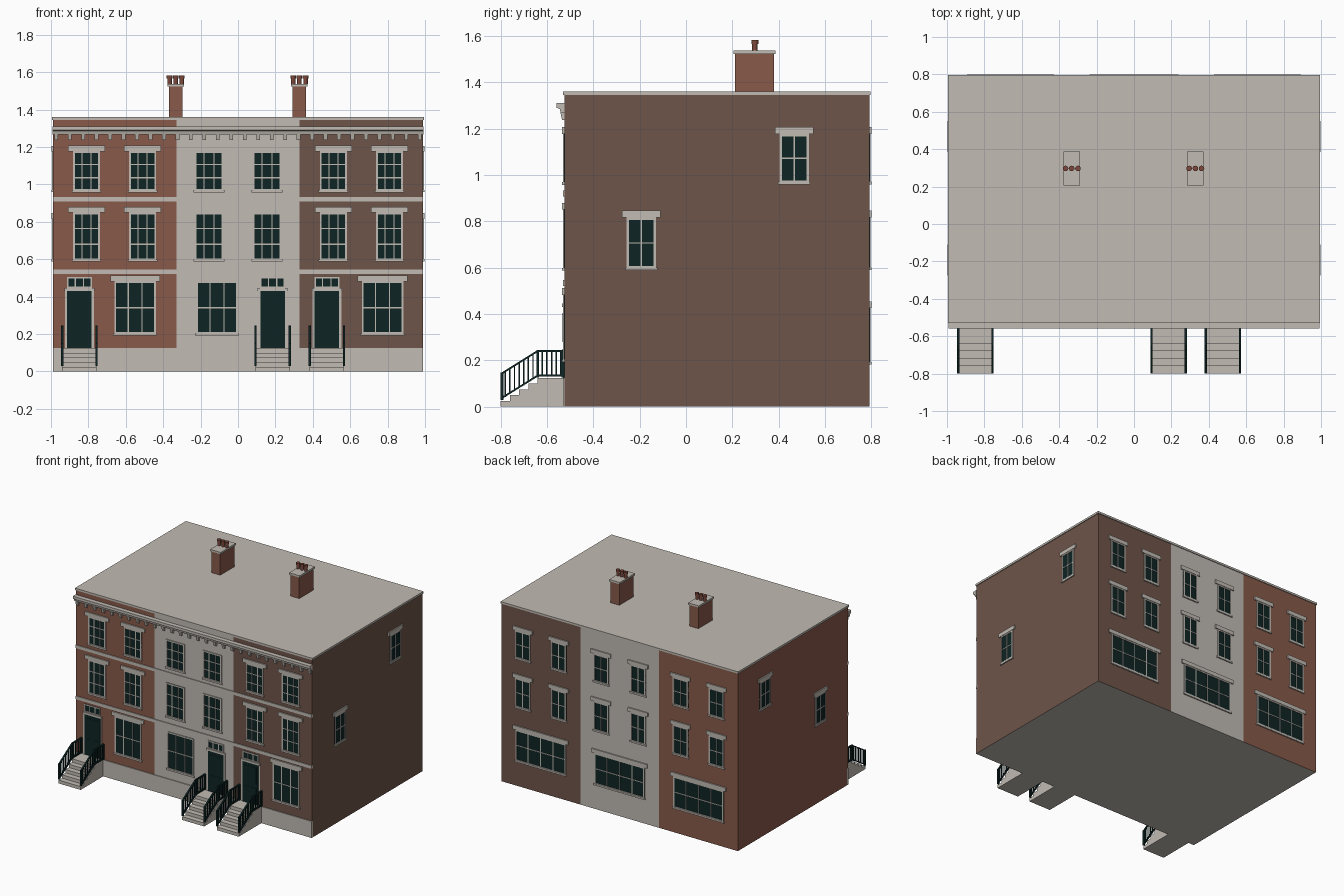
import bpy, bmesh, math
from mathutils import Matrix, Vector

cube = bpy.data.objects.get("Cube")
if cube:
    bpy.data.objects.remove(cube, do_unlink=True)


def material(name, rgb):
    m = bpy.data.materials.new(name)
    m.use_nodes = True
    m.diffuse_color = (*rgb, 1)
    bsdf = m.node_tree.nodes["Principled BSDF"]
    bsdf.inputs["Base Color"].default_value = (*rgb, 1)
    bsdf.inputs["Roughness"].default_value = 0.8
    return m


STONE = material("pale stone", (0.533, 0.497, 0.451))
RED = material("red brick", (0.246, 0.1, 0.067))
BROWN = material("brown brick", (0.156, 0.089, 0.067))
DARK = material("dark glass and paint", (0.0044, 0.0176, 0.0176))
POT = material("clay pot", (0.2, 0.065, 0.045))


class Part:
    """Collects solids into one mesh; mat is an index into the materials."""
    def __init__(self, name, *mats):
        self.name, self.mats, self.bm = name, mats, bmesh.new()

    def box(self, x, y, z, mat=0):
        size = [r[1] - r[0] for r in (x, y, z)]
        mid = [(r[1] + r[0]) / 2 for r in (x, y, z)]
        made = bmesh.ops.create_cube(
            self.bm, size=1, matrix=Matrix.Translation(mid) @ Matrix.Diagonal((*size, 1)))
        for f in {f for v in made["verts"] for f in v.link_faces}:
            f.material_index = mat

    def prism(self, profile, x0, x1):
        """Extrude a (y, z) outline from x0 to x1."""
        face = self.bm.faces.new([self.bm.verts.new((x0, y, z)) for y, z in profile])
        out = bmesh.ops.extrude_face_region(self.bm, geom=[face])["geom"]
        bmesh.ops.translate(self.bm, vec=(x1 - x0, 0, 0),
                            verts=[v for v in out if isinstance(v, bmesh.types.BMVert)])

    def finish(self, matrix=Matrix()):
        bmesh.ops.recalc_face_normals(self.bm, faces=self.bm.faces)
        mesh = bpy.data.meshes.new(self.name)
        self.bm.to_mesh(mesh)
        self.bm.free()
        for m in self.mats:
            mesh.materials.append(m)
        ob = bpy.data.objects.new(self.name, mesh)
        ob.matrix_world = matrix
        bpy.context.collection.objects.link(ob)
        return ob


SIDE, FRONT, BACK, TOP = 0.988, -0.525, 0.791, 1.345


def wall(angle, dist):
    """Frame of a wall: local x runs along it, local -y points outwards."""
    return Matrix.Rotation(math.radians(angle), 4, "Z") @ Matrix.Translation((0, -dist, 0))


WALLS = {"front": wall(0, -FRONT), "right": wall(90, SIDE),
         "back": wall(180, BACK), "left": wall(-90, SIDE)}


def window(side, cx, w, z0, z1, cols, rows, lintel=0.0, sill=True, f=0.01):
    p = Part(side + "_window", STONE, DARK)
    x0, x1 = cx - w / 2, cx + w / 2
    p.box((x0, x1), (-0.002, 0.01), (z0, z1), 1)
    # frame
    for a in (x0, x1 - f):
        p.box((a, a + f), (-0.006, 0.01), (z0, z1))
    for a in (z0, z1 - f):
        p.box((x0, x1), (-0.006, 0.01), (a, a + f))
    # glazing bars
    for i in range(1, cols):
        x = x0 + w * i / cols
        p.box((x - 0.003, x + 0.003), (-0.005, 0.01), (z0, z1))
    for i in range(1, rows):
        z = z0 + (z1 - z0) * i / rows
        p.box((x0, x1), (-0.005, 0.01), (z - 0.003, z + 0.003))
    if lintel:
        p.box((x0 - lintel, x1 + lintel), (-0.009, 0.01), (z1, z1 + 0.03))
    if sill:
        p.box((x0 - 0.006, x1 + 0.006), (-0.009, 0.01), (z0 - 0.008, z0 + 0.004))
    p.finish(WALLS[side])


# three terraced houses, with a pale underside
for name, x0, mat in (("left_end", -SIDE, RED), ("middle", -0.33, STONE), ("right_end", 0.33, BROWN)):
    x1 = SIDE if x0 > 0 else x0 + (0.66 if x0 > -0.5 else SIDE - 0.33)
    p = Part(name + "_house", mat, STONE)
    p.box((x0, x1), (FRONT, BACK), (0, TOP))
    p.bm.normal_update()
    for f in p.bm.faces:
        if f.normal.z < -0.5:
            f.material_index = 1
    p.finish()

# roof slab, plinth and belt courses
p = Part("roof_slab", STONE)
p.box((-0.994, 0.994), (FRONT - 0.005, 0.797), (TOP, 1.36))
p.finish()
p = Part("front_plinth", STONE)
p.box((-SIDE, SIDE), (FRONT - 0.006, FRONT + 0.01), (0, 0.125))
p.finish()
for z in (0.522, 0.908):
    p = Part("belt_course", STONE)
    p.box((-SIDE, SIDE), (FRONT - 0.006, FRONT + 0.01), (z, z + 0.024))
    p.finish()

# cornice with hanging brackets
p = Part("cornice", STONE)
p.prism([(FRONT, 1.268), (-0.54, 1.268), (-0.545, 1.285), (-0.558, 1.29),
         (-0.558, 1.31), (FRONT, 1.31)], -0.992, 0.992)
for i in range(28):
    x = -0.972 + i * 0.072
    p.prism([(FRONT, 1.238), (-0.535, 1.238), (-0.542, 1.27), (FRONT, 1.27)], x - 0.01, x + 0.01)
p.finish()

# upper windows on the front and back
for cx in (-0.81, -0.51, -0.155, 0.155, 0.51, 0.81):
    plain = abs(cx) < 0.3
    w, ledge = (0.155, 0) if plain else (0.145, 0.027)
    window("front", cx, w, 0.965, 1.177, 3, 3, ledge)
    window("front", cx, w, 0.595, 0.85, 3, 3, ledge)
    window("back", cx, 0.126, 0.967, 1.176, 2, 2, 0.02)
    window("back", cx, 0.126, 0.597, 0.816, 2, 2, 0.02)

# ground floor windows
for cx, ledge in ((-0.55, 0.022), (-0.112, 0), (0.773, 0.022)):
    window("front", cx, 0.222, 0.2, 0.482, 3, 2, ledge)
for cx in (-0.66, 0, 0.66):
    window("back", cx, 0.42, 0.19, 0.425, 4, 2, 0.022)

# end wall windows
for side, s in (("right", 1), ("left", -1)):
    window(side, s * 0.467, 0.126, 0.967, 1.176, 2, 2, 0.02)
    window(side, s * -0.193, 0.126, 0.597, 0.816, 2, 2, 0.02)


def entrance(cx):
    # door with surround, panels and a glazed light above
    p = Part("front_door", STONE, DARK)
    p.box((cx - 0.078, cx + 0.078), (-0.004, 0.01), (0.125, 0.432))
    p.box((cx - 0.08, cx + 0.08), (-0.009, 0.01), (0.43, 0.445))
    p.box((cx - 0.066, cx + 0.066), (-0.006, 0.01), (0.125, 0.43), 1)
    for x in (cx - 0.03, cx + 0.03):
        for z0, z1 in ((0.15, 0.25), (0.28, 0.405)):
            p.box((x - 0.02, x + 0.02), (-0.008, 0), (z0, z1), 1)
    p.finish(WALLS["front"])
    window("front", cx, 0.134, 0.447, 0.506, 3, 1, 0, False, 0.008)

    # steps up to a landing
    outline = [(FRONT, 0)]
    for i in range(5):
        outline += [(-0.8 + i * 0.04, i * 0.025), (-0.8 + i * 0.04, (i + 1) * 0.025)]
    outline.append((FRONT, 0.125))
    p = Part("entrance_steps", STONE)
    p.prism(outline, cx - 0.092, cx + 0.092)
    p.finish()

    # railings on both sides
    def base(y):
        return 0.03 + min(1, (y + 0.8) / 0.16) * 0.1
    for s in (-1, 1):
        x = cx + s * 0.092
        p = Part("stair_railing", DARK)
        for lift in (0, 0.106):
            z = [base(y) + lift for y in (-0.8, -0.64)]
            p.prism([(-0.8, z[0]), (-0.64, z[1]), (FRONT, z[1]),
                     (FRONT, z[1] + 0.009), (-0.64, z[1] + 0.009), (-0.8, z[0] + 0.009)],
                    x - 0.006, x + 0.006)
        for i in range(1, 14):
            y = -0.8 + i * 0.02
            p.box((x - 0.003, x + 0.003), (y - 0.003, y + 0.003), (base(y), base(y) + 0.11))
        for y in (-0.794, -0.64, FRONT - 0.006):
            p.box((x - 0.006, x + 0.006), (y - 0.006, y + 0.006), (base(y) - 0.004, base(y) + 0.115))
        p.finish()


for cx in (-0.848, 0.185, 0.475):
    entrance(cx)

# chimneys with caps and pots
for cx in (-0.333, 0.328):
    p = Part("chimney", RED, STONE)
    p.box((cx - 0.036, cx + 0.036), (0.212, 0.38), (1.35, 1.523))
    p.box((cx - 0.044, cx + 0.044), (0.205, 0.387), (1.523, 1.537), 1)
    p.finish()
    for dx in (-0.033, 0, 0.033):
        p = Part("chimney_pot", POT)
        for r, z0, z1 in ((0.012, 1.537, 1.57), (0.015, 1.566, 1.582)):
            bmesh.ops.create_cone(p.bm, cap_ends=True, segments=12, radius1=r, radius2=r, depth=z1 - z0,
                                  matrix=Matrix.Translation(Vector((cx + dx, 0.297, (z0 + z1) / 2))))
        p.finish()
